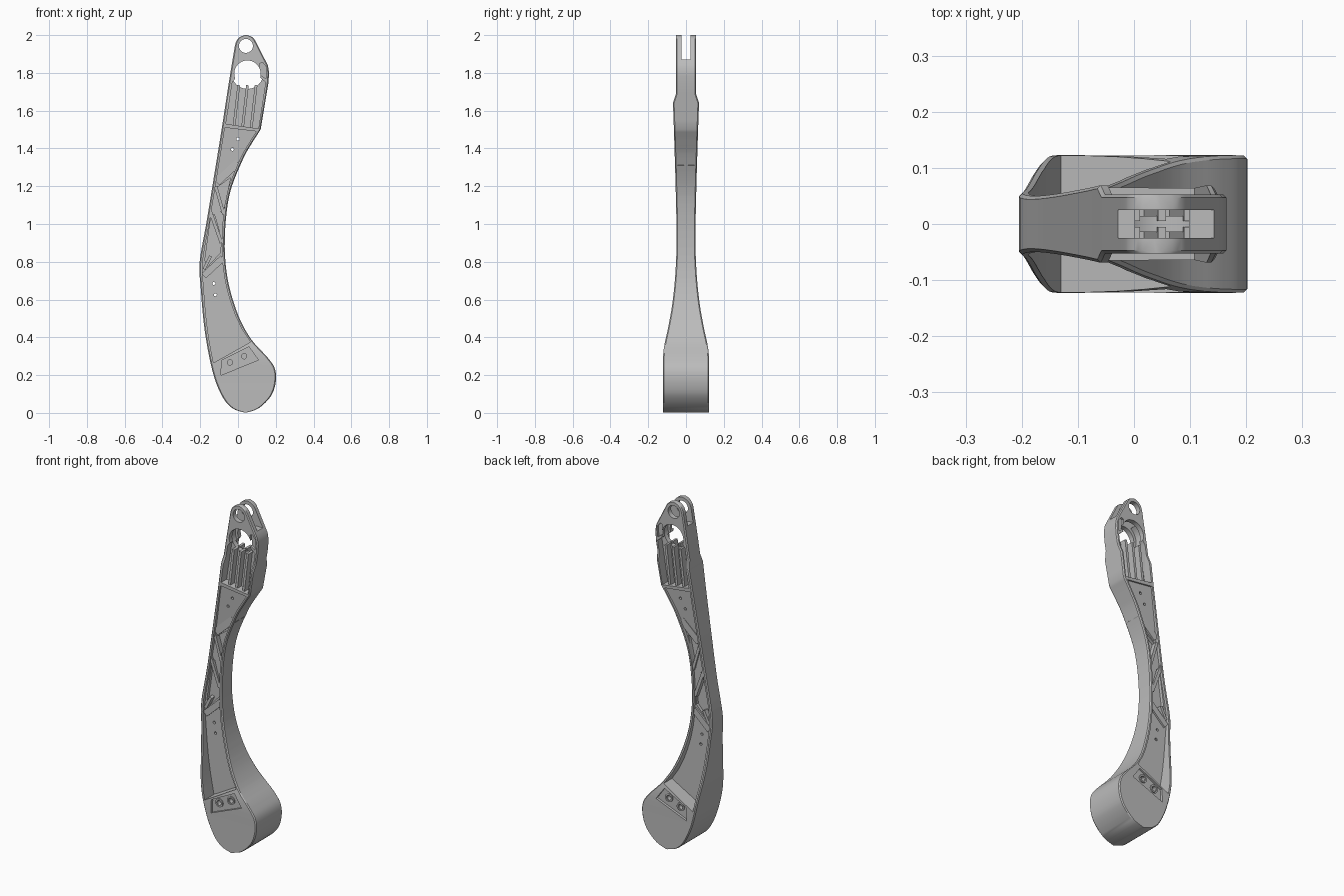
import bpy, bmesh, math
from mathutils import Vector

cube = bpy.data.objects.get("Cube")
if cube:
    bpy.data.objects.remove(cube)

mat = bpy.data.materials.new("matte_grey")
mat.use_nodes = True
GREY = (.5, .5, .5, 1)
mat.diffuse_color = GREY
mat.node_tree.nodes["Principled BSDF"].inputs["Base Color"].default_value = GREY


def spline(pts, steps=5):
    """Smooth curve through the points."""
    v = [Vector(p) for p in pts]
    v = [2 * v[0] - v[1]] + v + [2 * v[-1] - v[-2]]
    out = []
    for a, b, c, d in zip(v, v[1:], v[2:], v[3:]):
        for i in range(steps):
            t = i / steps
            out.append(b + (c - a) * t / 2 + (2 * a - 5 * b + 4 * c - d) * t * t / 2
                       + (3 * b - a - 3 * c + d) * t ** 3 / 2)
    return [tuple(p) for p in out] + [tuple(v[-2])]


def loft(name, rings):
    """Closed solid through a stack of matching rings of points."""
    bm = bmesh.new()
    rows = [[bm.verts.new(p) for p in ring] for ring in rings]
    bm.faces.new(rows[0])
    bm.faces.new(rows[-1])
    for a, b in zip(rows, rows[1:]):
        for i in range(len(a)):
            j = (i + 1) % len(a)
            bm.faces.new((a[i], a[j], b[j], b[i]))
    bmesh.ops.recalc_face_normals(bm, faces=bm.faces)
    mesh = bpy.data.meshes.new(name)
    bm.to_mesh(mesh)
    bm.free()
    mesh.materials.append(mat)
    obj = bpy.data.objects.new(name, mesh)
    bpy.context.collection.objects.link(obj)
    return obj


def slab(name, outline, inner, outer):
    """Outline in x, z pushed along y; inner may be a function of z."""
    depth = inner if callable(inner) else lambda z: inner
    return loft(name, [[(x, depth(z), z) for x, z in outline],
                       [(x, outer, z) for x, z in outline]])


def volume(mesh):
    bm = bmesh.new()
    bm.from_mesh(mesh)
    v = bm.calc_volume()
    bm.free()
    return v


def subtract(obj, tool):
    """Cut the tool away, trying the next solver if one loses the body."""
    before = volume(obj.data)
    for solver in ("MANIFOLD", "EXACT"):
        mod = obj.modifiers.new("cut", "BOOLEAN")
        mod.operation, mod.object, mod.solver = "DIFFERENCE", tool, solver
        graph = bpy.context.evaluated_depsgraph_get()
        mesh = bpy.data.meshes.new_from_object(obj.evaluated_get(graph))
        obj.modifiers.remove(mod)
        if .5 < volume(mesh) / before < .99999:
            obj.data = mesh
            break
    bpy.data.objects.remove(tool)


def disc(x, z, r, n=32):
    return [(x + r * math.cos(i * math.tau / n), z + r * math.sin(i * math.tau / n))
            for i in range(n)]


def band(start, end, width):
    a, b = Vector(start), Vector(end)
    n = (b - a).orthogonal().normalized() * width / 2
    return [tuple(p) for p in (a + n, b + n, b - n, a - n)]


def mirrored(obj):
    mod = obj.modifiers.new("mirror", "MIRROR")
    mod.use_axis = (False, True, False)
    mod.use_mirror_merge = False
    bpy.context.view_layer.objects.active = obj
    bpy.ops.object.modifier_apply(modifier=mod.name)
    return obj


def at(edge, z):
    """First coordinate of an edge at height z."""
    for (x0, z0), (x1, z1) in zip(edge, edge[1:]):
        if z <= z1:
            return x0 + (x1 - x0) * max(0, z - z0) / (z1 - z0)
    return edge[-1][0]


# Side silhouette: both edges run from the foot to the crown
PIN = (.042, 1.943)


def dome(first, last):
    return [(PIN[0] + .057 * math.cos(math.radians(a)), PIN[1] + .057 * math.sin(math.radians(a)))
            for a in range(first, last, 10 if first < last else -10)]


right_edge = spline([(.04, 0), (.11, .025), (.175, .09), (.2, .165), (.195, .235), (.155, .295),
                     (.07, .39), (0, .52), (-.055, .71), (-.07, .92), (-.045, 1.155),
                     (.025, 1.34), (.075, 1.43), (.12, 1.5)])
right_edge += [(.16, 1.74), (.165, 1.8), (.158, 1.84)] + dome(22, 95)
left_edge = spline([(.04, 0), (-.03, .025), (-.085, .09), (-.135, .22), (-.177, .44),
                    (-.198, .67), (-.203, .8), (-.165, 1.02), (-.13, 1.235), (-.087, 1.5),
                    (-.05, 1.74), (-.017, 1.94)]) + dome(165, 85)

# Half thickness along the height
half = spline([(.122, -.02), (.122, .16), (.12, .32), (.095, .45), (.075, .56), (.06, .69),
               (.052, .82), (.05, .95), (.055, 1.2), (.064, 1.5)])
half += [(.069, 1.64), (.053, 1.69), (.053, 2.02)]

# Arm body: chamfered cross-sections stacked up the height
heights = [.0015]
for z in sorted(p[1] for p in right_edge + left_edge + half):
    if heights[-1] + .004 < z < 1.997:
        heights.append(z)
heights.append(1.9995)


def section(z):
    l, r, y = at(left_edge, z), at(right_edge, z), at(half, z)
    c = min(.006, (r - l) * .3)
    front = [(l, c - y), (l + c, -y), (r - c, -y), (r, c - y)]
    return [(x, d, z) for x, d in front + [(x, -d) for x, d in reversed(front)]]


arm = loft("arm_body", [section(z) for z in heights])


def strip(left_span, right_span, inset=.016, n=14):
    """Area between the two edges, inside a thin rim."""
    def side(edge, span, shift):
        zs = [span[0] + (span[1] - span[0]) * i / n for i in range(n + 1)]
        return [(at(edge, z) + shift, z) for z in zs]
    return side(left_edge, left_span, inset) + side(right_edge, right_span, -inset)[::-1]


def cut(shape, floor):
    """Recess the same shape into the front and the back."""
    for side in (1, -1):
        inner = (lambda z: side * floor(z)) if callable(floor) else side * floor
        subtract(arm, slab("cutter", shape, inner, side * .2))


def bore(shape, reach=.2):
    subtract(arm, slab("cutter", shape, -reach, reach))


# Long side recess, then the sloping upper panel
cut(strip((.265, 1.22), (.375, 1.33)), .036)
cut(strip((1.215, 1.51), (1.325, 1.49)), lambda z: .04 + (z - 1.25) * .06)

# Deeper truss pockets
cut([(-.04, 1.245), (-.115, 1.19), (-.088, 1.06), (-.075, 1.08)], .018)
cut([(-.142, 1.05), (-.125, 1.05), (-.09, .93), (-.092, .85), (-.165, .77), (-.175, .81)], .018)

# Ribbed area below the large bore
cut([(-.064, 1.53), (.108, 1.505), (.146, 1.75), (.1, 1.79), (0, 1.79), (-.03, 1.75)], .014)
cut([(.118, 1.79), (.147, 1.77), (.15, 1.83), (.13, 1.855), (.115, 1.85)], .04)

# Fork slot, bores and pin holes
bore([(-.3, 1.87), (.3, 1.87), (.3, 2.1), (-.3, 2.1)], .025)
bore(disc(.05, 1.8, .085), .0252)
bore(disc(.05, 1.796, .07, 40))
bore(disc(*PIN, .037))
for x, z in ((-.03, 1.395), (0, 1.45), (-.128, .685), (-.12, .625)):
    bore(disc(x, z, .008, 12))

# Mounting plate seat on the foot
BOLTS = ((-.043, .267), (.032, .3))
cut([(-.09, .2), (-.087, .278), (.058, .35), (.108, .28)], .108)
for x, z in BOLTS:
    cut(disc(x, z, .014, 20), .085)

parts = [arm]
for x, z in BOLTS:
    collar = slab("bolt_collar", disc(x, z, .024, 24), .1, .114)
    subtract(collar, slab("cutter", disc(x, z, .015, 20), 0, .2))
    parts.append(mirrored(collar))

# Diagonal braces
for a, b, w in (((-.182, .725), (-.08, .82), .035), ((-.113, 1.22), (0, 1.325), .04),
                ((-.118, 1.2), (-.075, 1.05), .016), ((-.148, 1.07), (-.088, .9), .018),
                ((-.18, .76), (-.145, .83), .016)):
    parts.append(mirrored(slab("diagonal_brace", band(a, b, w), .01, .046)))

# Upright ribs
for x in (-.022, .024, .07):
    parts.append(mirrored(slab("upright_rib", band((x, 1.51), (x + .026, 1.735), .014), .005, .05)))

for obj in parts:
    bpy.ops.object.select_all(action="DESELECT")
    obj.select_set(True)
    bpy.context.view_layer.objects.active = obj
    bpy.ops.object.shade_smooth_by_angle(angle=math.radians(30))
